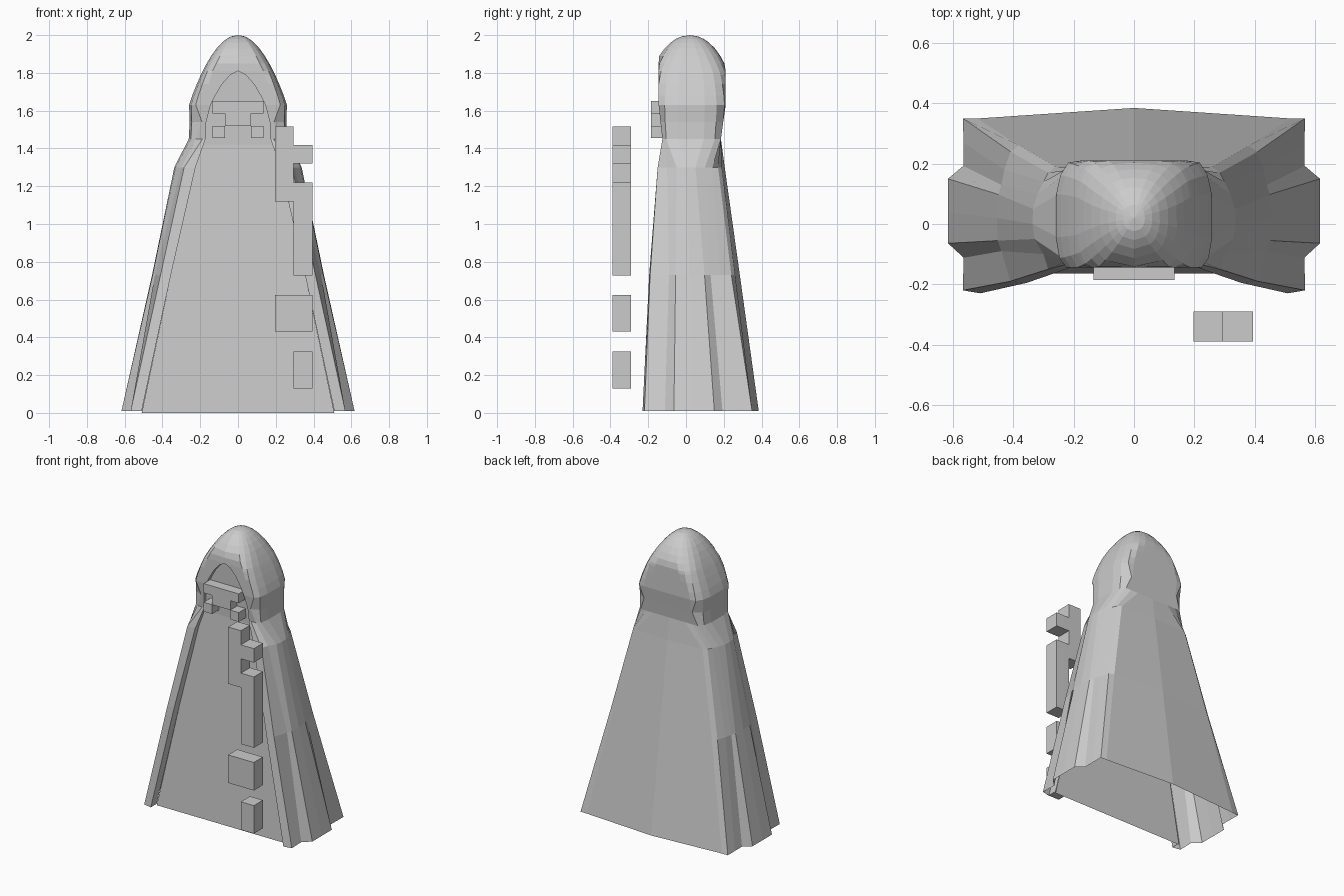
import bpy, bmesh, math

if "Cube" in bpy.data.objects:
    bpy.data.objects.remove(bpy.data.objects["Cube"])

grey = bpy.data.materials.new("plain grey")
grey.diffuse_color = (0.6, 0.6, 0.6, 1)
grey.use_nodes = True
grey.node_tree.nodes["Principled BSDF"].inputs["Base Color"].default_value = grey.diffuse_color


def finish(bm, name):
    bmesh.ops.remove_doubles(bm, verts=bm.verts, dist=0.0005)
    bmesh.ops.recalc_face_normals(bm, faces=bm.faces)
    me = bpy.data.meshes.new(name)
    bm.to_mesh(me)
    bm.free()
    me.materials.append(grey)
    bpy.context.collection.objects.link(bpy.data.objects.new(name, me))


def lerp(table, z):
    for (z0, a), (z1, b) in zip(table, table[1:]):
        if z <= z1:
            return a + (b - a) * max(0, z - z0) / (z1 - z0)
    return table[-1][1]


# opening half-width and depth of the recessed panel by height
OPENING = [(0.01, 0.51), (1.22, 0.25), (1.38, 0.2), (1.45, 0.172), (1.55, 0.168),
           (1.62, 0.15), (1.68, 0.12), (1.74, 0.085), (1.79, 0.04), (1.81, 0)]
PANEL_Y = [(0, -0.165), (1.42, -0.105), (1.81, -0.12)]

# robe cross-sections: right half, from front rim round to back centre
HEM = [(0.568, -0.22), (0.565, -0.112), (0.617, -0.064), (0.617, 0.04), (0.617, 0.15),
       (0.566, 0.193), (0.566, 0.27), (0.567, 0.35), (0.52, 0.35), (0, 0.385)]
MIDDLE = [(0.41, -0.19), (0.44, -0.09), (0.452, -0.055), (0.455, 0.02), (0.45, 0.098),
          (0.44, 0.13), (0.43, 0.18), (0.41, 0.24), (0.38, 0.26), (0, 0.285)]
SHOULDER = [(0.285, -0.15), (0.3, -0.1), (0.33, -0.05), (0.337, 0.0), (0.335, 0.05),
            (0.32, 0.1), (0.30, 0.14), (0.285, 0.17), (0.26, 0.19), (0, 0.205)]


def hood_ring(w, front, back, d, pinch=1.0, p=0.6):
    """Clipped rounded rectangle, pinched at its corners where the neck gathers."""
    pts = []
    for k in range(10):
        t = math.radians(-55 + 145 * k / 9)
        x = w * max(0, math.cos(t)) ** p
        y = 0.02 + d * math.copysign(abs(math.sin(t)) ** p, math.sin(t))
        if k in (1, 6):
            x *= pinch
        pts.append((x if k < 9 else 0, min(back, max(front, y))))
    return pts


rings = [(0.01, -0.23, HEM), (0.73, -0.195, MIDDLE), (1.3, -0.15, SHOULDER),
         (1.45, -0.125, hood_ring(0.262, -0.125, 0.185, 0.22)),
         (1.54, -0.135, hood_ring(0.257, -0.135, 0.197, 0.23, 0.86)),
         (1.63, -0.145, hood_ring(0.26, -0.145, 0.21, 0.235))]
for z in (1.68, 1.74, 1.79, 1.81, 1.85, 1.89, 1.93, 1.96, 1.98, 1.993, 2.0):
    s = math.sqrt(max(0, 1 - ((z - 1.6) / 0.4) ** 2))
    w = 0.26 * math.sqrt((2 - z) / 0.365)
    front, back = max(-0.145, 0.02 - 0.235 * s), min(0.21, 0.02 + 0.235 * s)
    p = lerp([(1.81, 0.6), (2.0, 0.9)], z)
    rings.append((z, front, hood_ring(w, front, back, 0.235 * s, 1, p)))

# hooded robe: open-bottomed shell with folds and a rim turned in to the panel
bm = bmesh.new()
for side in (1, -1):
    grid = []
    for z, front, pts in rings:
        xi = lerp(OPENING, z)
        inner = (xi, lerp(PANEL_Y, z) if z <= 1.81 else front)
        grid.append([bm.verts.new((side * x, y, z)) for x, y in [inner, (xi, front)] + pts])
    for a, b in zip(grid, grid[1:]):
        for i in range(len(a) - 1):
            bm.faces.new((a[i], a[i + 1], b[i + 1], b[i]))
finish(bm, "hooded_robe")

# recessed front panel
bm = bmesh.new()
rows = []
for z in (0.0, 0.73, 1.3, 1.42, 1.45, 1.54, 1.63, 1.68, 1.74, 1.79, 1.809):
    x, y = lerp(OPENING, z), lerp(PANEL_Y, z)
    rows.append([bm.verts.new((s * x, y, z)) for s in (-1, 1)])
for a, b in zip(rows, rows[1:]):
    bm.faces.new((a[0], a[1], b[1], b[0]))
finish(bm, "front_panel")


def slab(name, outlines, y0, y1):
    """Make a closed solid from each xz outline between two depths."""
    bm = bmesh.new()
    for pts in outlines:
        a, b = [[bm.verts.new((x, y, z)) for x, z in pts] for y in (y0, y1)]
        bm.faces.new(a)
        bm.faces.new(b[::-1])
        for i in range(len(pts)):
            bm.faces.new((a[i - 1], b[i - 1], b[i], a[i]))
    finish(bm, name)


def rect(x0, x1, z0, z1):
    return [(x0, z0), (x1, z0), (x1, z1), (x0, z1)]


# blocky face inside the hood
slab("face_brow", [[(-0.135, 1.585), (-0.07, 1.585), (-0.07, 1.52), (0.07, 1.52),
                    (0.07, 1.585), (0.135, 1.585), (0.135, 1.65), (-0.135, 1.65)]],
     -0.185, -0.105)
slab("face_cheek_left", [rect(-0.135, -0.07, 1.455, 1.52)], -0.185, -0.105)
slab("face_cheek_right", [rect(0.07, 0.135, 1.455, 1.52)], -0.185, -0.105)

# floating block pieces in front of the robe
slab("upper_blocks", [[(0.197, 1.12), (0.295, 1.12), (0.295, 0.727), (0.395, 0.727),
                       (0.395, 1.22), (0.295, 1.22), (0.295, 1.32), (0.395, 1.32),
                       (0.395, 1.417), (0.295, 1.417), (0.295, 1.515), (0.197, 1.515)]],
     -0.39, -0.29)
slab("lower_blocks", [rect(0.197, 0.395, 0.43, 0.625), rect(0.295, 0.395, 0.13, 0.325)],
     -0.39, -0.29)
